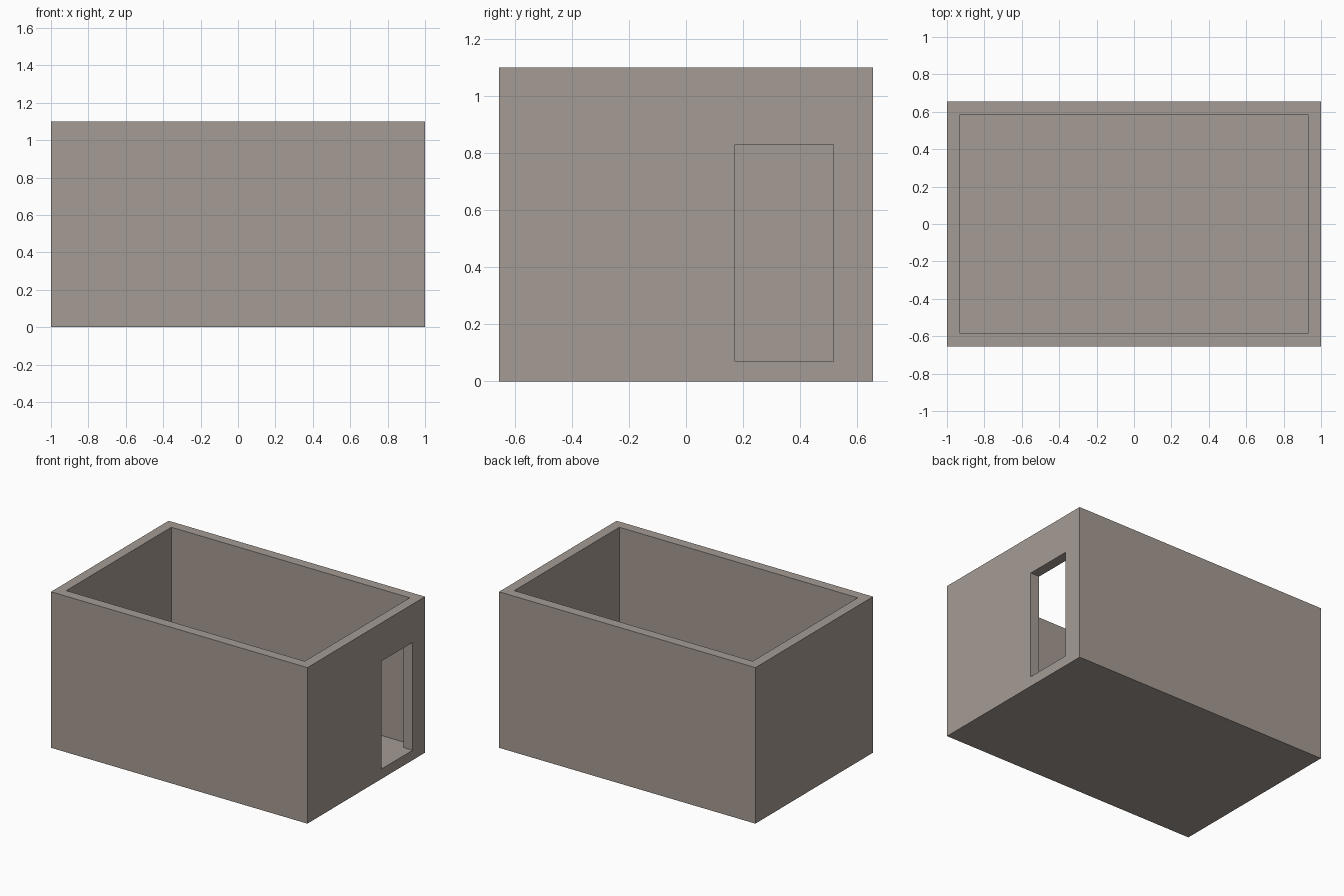
import bpy

if "Cube" in bpy.data.objects:
    bpy.data.objects.remove(bpy.data.objects["Cube"])

LENGTH, DEPTH, HEIGHT, WALL = 2.0, 1.31, 1.10, 0.07


def box(name, x, y, z):
    """Box spanning the given (min, max) ranges."""
    bpy.ops.mesh.primitive_cube_add(
        size=1, location=[(a + b) / 2 for a, b in (x, y, z)])
    ob = bpy.context.object
    ob.name = name
    ob.scale = [b - a for a, b in (x, y, z)]
    bpy.ops.object.transform_apply(location=True, rotation=False, scale=True)
    return ob


def cut(target, cutter):
    """Subtract the cutter from the target, then remove the cutter."""
    cutter.hide_render = True
    mod = target.modifiers.new("cut", 'BOOLEAN')
    mod.operation, mod.solver, mod.object = 'DIFFERENCE', 'EXACT', cutter
    bpy.context.view_layer.objects.active = target
    bpy.ops.object.modifier_apply(modifier=mod.name)
    bpy.data.objects.remove(cutter)


hx, hy = LENGTH / 2, DEPTH / 2

# Walls and floor in one solid
room = box("room_walls_and_floor", (-hx, hx), (-hy, hy), (0, HEIGHT))

# Open interior above the floor slab
cut(room, box("interior_cutter", (-hx + WALL, hx - WALL),
              (-hy + WALL, hy - WALL), (WALL, HEIGHT + 0.2)))

# Doorway through the right wall, level with the floor
cut(room, box("doorway_cutter", (hx - WALL - 0.1, hx + 0.1),
              (0.172, 0.517), (WALL, 0.83)))

# Warm grey plaster
mat = bpy.data.materials.new("warm_grey_plaster")
mat.diffuse_color = (0.376, 0.328, 0.292, 1)
mat.use_nodes = True
mat.node_tree.nodes["Principled BSDF"].inputs["Base Color"].default_value = mat.diffuse_color
room.data.materials.clear()
room.data.materials.append(mat)
